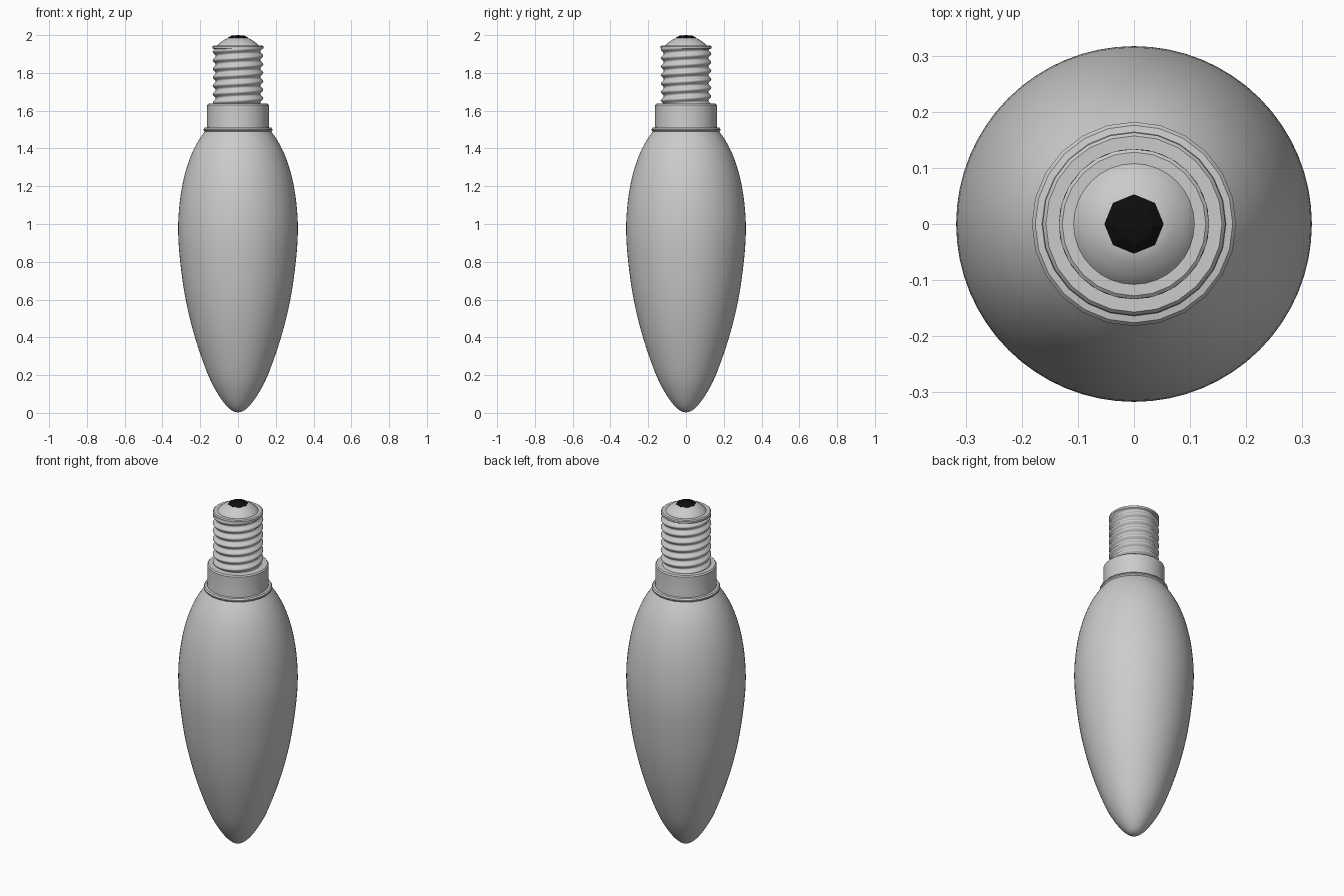
import bpy, bmesh, math
from mathutils import Vector

if "Cube" in bpy.data.objects:
    bpy.data.objects.remove(bpy.data.objects["Cube"])


def finish(name, bm, angle=35):
    bmesh.ops.remove_doubles(bm, verts=bm.verts, dist=1e-5)
    bmesh.ops.recalc_face_normals(bm, faces=bm.faces)
    me = bpy.data.meshes.new(name)
    bm.to_mesh(me)
    bm.free()
    ob = bpy.data.objects.new(name, me)
    bpy.context.collection.objects.link(ob)
    bpy.ops.object.select_all(action='DESELECT')
    ob.select_set(True)
    bpy.context.view_layer.objects.active = ob
    if angle:
        bpy.ops.object.shade_smooth_by_angle(angle=math.radians(angle))
    return ob


def grid(name, rows, cols, point, angle=35):
    """Closed tube of rows x cols, point(row, angle) -> (r, z)."""
    bm = bmesh.new()
    vs = []
    for i in range(rows):
        ring = []
        for j in range(cols):
            a = 2 * math.pi * j / cols
            r, z = point(i, a)
            ring.append(bm.verts.new((r * math.cos(a), r * math.sin(a), z)))
        vs.append(ring)
    for i in range(rows - 1):
        for j in range(cols):
            k = (j + 1) % cols
            bm.faces.new((vs[i][j], vs[i][k], vs[i + 1][k], vs[i + 1][j]))
    return finish(name, bm, angle)


def lathe(name, profile, cols, angle=35):
    return grid(name, len(profile), cols, lambda i, a: profile[i], angle)


def spline(pts, n):
    """Catmull-Rom smoothing of a profile."""
    p = [Vector(q) for q in pts]
    p = [Vector((-p[1].x, p[1].y))] + p + [2 * p[-1] - p[-2]]
    out = []
    for i in range(1, len(p) - 2):
        a, b, c, d = p[i - 1:i + 3]
        for k in range(n):
            t = k / n
            out.append(0.5 * (2 * b + (c - a) * t + (2 * a - 5 * b + 4 * c - d) * t * t
                              + (3 * b - a - 3 * c + d) * t ** 3))
    out.append(p[-2])
    return [(max(q.x, 0), max(q.y, 0)) for q in out]


# glass candle bulb, tip down
glass = [(0, 0.003), (0.045, 0.022), (0.1, 0.09), (0.158, 0.2), (0.228, 0.4), (0.277, 0.6),
         (0.306, 0.8), (0.317, 0.97), (0.308, 1.12), (0.285, 1.25), (0.25, 1.36),
         (0.21, 1.44), (0.165, 1.505)]
lathe("glass_bulb", spline(glass, 4), 64, 60)

# collar with rolled flange
lathe("collar", [(0.15, 1.49), (0.176, 1.49), (0.182, 1.497), (0.182, 1.503), (0.176, 1.51),
                 (0.164, 1.512), (0.163, 1.52), (0.163, 1.63), (0.157, 1.637), (0.1, 1.637)], 24)

# helical screw thread
Z0, Z1, PITCH, ROWS = 1.63, 1.942, 0.045, 72


def thread(i, a):
    z = Z0 + (Z1 - Z0) * i / (ROWS - 1)
    return 0.126 + 0.008 * math.cos(2 * math.pi * z / PITCH - a), z


grid("screw_thread", ROWS, 32, thread, 60)

# end lip and insulator dome
lathe("end_lip", [(0.125, 1.925), (0.134, 1.93), (0.134, 1.941), (0.128, 1.946), (0.09, 1.946)], 24)
lathe("insulator_dome", [(0.112, 1.94), (0.104, 1.951), (0.088, 1.965), (0.07, 1.977),
                         (0.05, 1.986), (0, 1.988)], 32, 60)

# black contact button
contact = lathe("contact_button", [(0, 1.98), (0.053, 1.982), (0.053, 1.987), (0.035, 1.997), (0, 2.0)], 8, 0)
black = bpy.data.materials.new("black")
black.diffuse_color = (0.004, 0.004, 0.004, 1)
black.use_nodes = True
black.node_tree.nodes["Principled BSDF"].inputs["Base Color"].default_value = black.diffuse_color
contact.data.materials.append(black)
